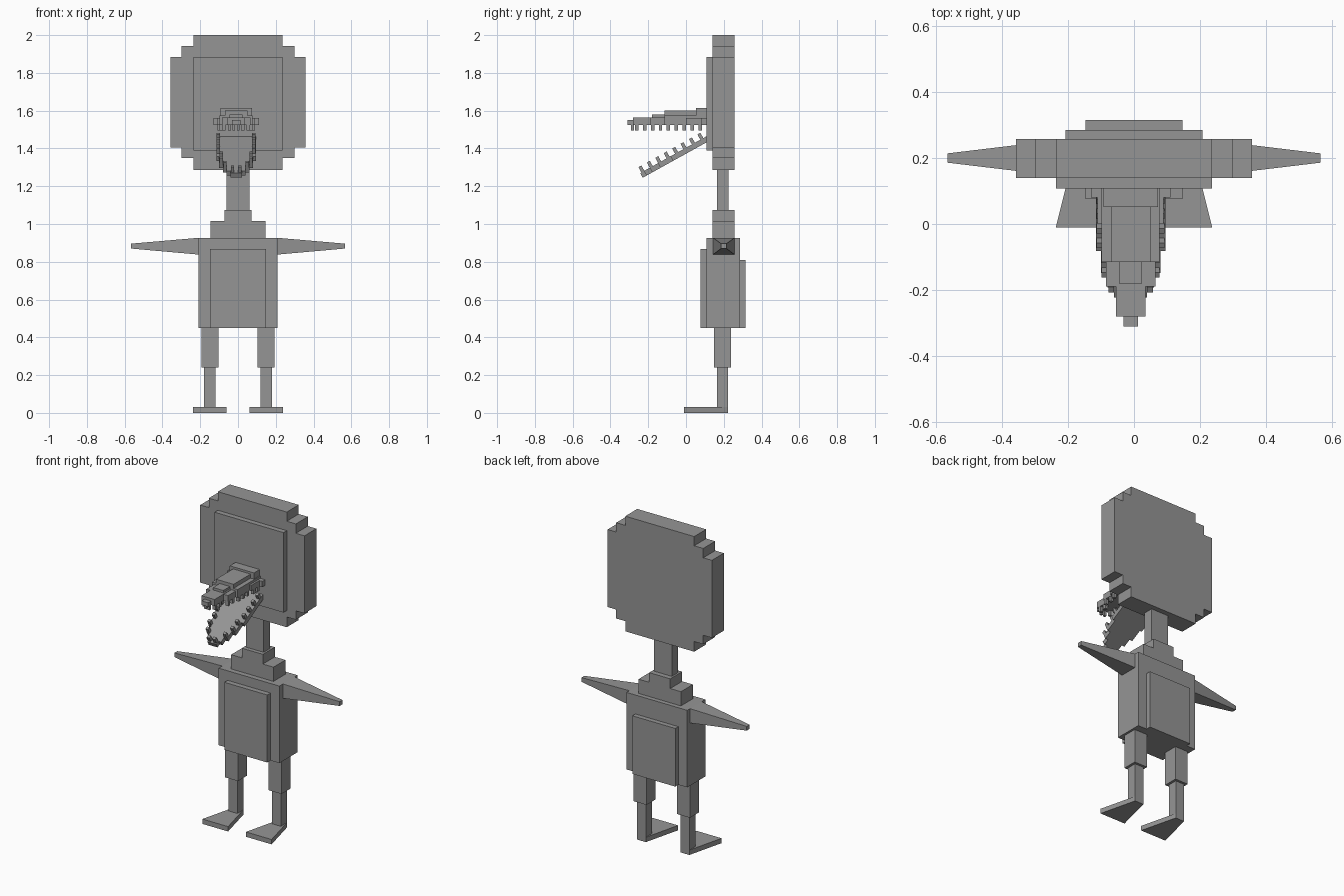
import bpy, bmesh, math
from mathutils import Matrix

if "Cube" in bpy.data.objects:
    bpy.data.objects.remove(bpy.data.objects["Cube"])

gray = bpy.data.materials.new("plain gray")
gray.diffuse_color = (0.3, 0.3, 0.3, 1)
gray.use_nodes = True
gray.node_tree.nodes["Principled BSDF"].inputs["Base Color"].default_value = gray.diffuse_color


def finish(name, bm, matrix=None):
    if matrix:
        bm.transform(matrix)
    bmesh.ops.recalc_face_normals(bm, faces=bm.faces)
    me = bpy.data.meshes.new(name)
    bm.to_mesh(me)
    bm.free()
    me.materials.append(gray)
    ob = bpy.data.objects.new(name, me)
    bpy.context.collection.objects.link(ob)
    return ob


def add_loft(bm, ring_a, ring_b):
    """Closed solid between two matching rings of points."""
    a = [bm.verts.new(p) for p in ring_a]
    b = [bm.verts.new(p) for p in ring_b]
    bm.faces.new(a)
    bm.faces.new(b)
    for i in range(len(a)):
        j = (i + 1) % len(a)
        bm.faces.new((a[i], a[j], b[j], b[i]))


def add_box(bm, x0, x1, y0, y1, z0, z1):
    add_loft(bm, *[[(x0, y0, z), (x1, y0, z), (x1, y1, z), (x0, y1, z)]
                   for z in (z0, z1)])


def box(name, *size):
    bm = bmesh.new()
    add_box(bm, *size)
    return finish(name, bm)


def loft(name, ring_a, ring_b):
    bm = bmesh.new()
    add_loft(bm, ring_a, ring_b)
    return finish(name, bm)


def stepped_outline(steps, start):
    """Symmetric outline (across, along) from (along_end, half_width) steps."""
    right, prev = [], start
    for end, half in steps:
        right += [(half, prev), (half, end)]
        prev = end
    return right + [(-x, t) for x, t in reversed(right)]


# Head: slab with stepped corners, and a raised face panel
head = stepped_outline([(1.35, 0.236), (1.405, 0.298), (1.885, 0.357),
                        (1.943, 0.298), (2.0, 0.236)], 1.287)
loft("head", [(x, 0.14, z) for x, z in head], [(x, 0.257, z) for x, z in head])
box("face_panel", -0.236, 0.236, 0.108, 0.14, 1.39, 1.885)

# Neck and shoulders
box("neck", -0.06, 0.06, 0.165, 0.225, 1.075, 1.287)
box("collar", -0.072, 0.072, 0.14, 0.257, 1.015, 1.075)
box("shoulders", -0.145, 0.145, 0.14, 0.257, 0.927, 1.015)

# Torso with chest and back panels
box("torso", -0.208, 0.208, 0.108, 0.285, 0.45, 0.927)
box("chest_panel", -0.147, 0.147, 0.076, 0.108, 0.45, 0.868)
box("back_panel", -0.147, 0.147, 0.285, 0.315, 0.45, 0.81)


def rect_yz(x, hy, z0, z1):
    return [(x, 0.2 - hy, z0), (x, 0.2 + hy, z0), (x, 0.2 + hy, z1), (x, 0.2 - hy, z1)]


# Arms and legs
for side, s in (("left", -1), ("right", 1)):
    loft(side + "_arm", rect_yz(s * 0.207, 0.057, 0.838, 0.927),
         rect_yz(s * 0.566, 0.014, 0.87, 0.896))
    x = s * 0.149
    box(side + "_upper_leg", x - 0.045, x + 0.045, 0.148, 0.238, 0.24, 0.45)
    box(side + "_lower_leg", x - 0.03, x + 0.03, 0.163, 0.223, 0.03, 0.24)
    foot = [(x - 0.088, -0.01), (x + 0.088, -0.01), (x + 0.03, 0.223), (x - 0.03, 0.223)]
    loft(side + "_foot", [(a, b, 0) for a, b in foot], [(a, b, 0.03) for a, b in foot])

# Upper jaw: stacked tapering blocks (half width, y front, y back, z low, z high)
bm = bmesh.new()
for half, y0, y1, z0, z1 in [
        (0.12, 0.08, 0.11, 1.525, 1.56), (0.10, 0.0, 0.11, 1.525, 1.56),
        (0.088, -0.115, 0.11, 1.525, 1.575), (0.075, -0.19, 0.11, 1.525, 1.563),
        (0.045, -0.28, 0.0, 1.525, 1.565), (0.022, -0.31, -0.28, 1.525, 1.55),
        (0.035, -0.18, -0.1, 1.56, 1.58), (0.06, -0.115, 0.11, 1.56, 1.6),
        (0.083, 0.052, 0.11, 1.56, 1.613)]:
    add_box(bm, -half, half, y0, y1, z0, z1)
finish("upper_jaw", bm, Matrix.Translation((-0.01, 0, 0)))

# Upper teeth hang along the jaw edge
bm = bmesh.new()
for i in range(9):
    y = 0.075 - i * 0.042
    half = 0.09 if y > 0 else 0.078 if y > -0.115 else 0.065 if y > -0.19 else 0.035
    for s in (-1, 1):
        x = s * half
        add_box(bm, x - 0.009, x + 0.009, y - 0.009, y + 0.009, 1.495, 1.527)
for x in (-0.012, 0.012):
    add_box(bm, x - 0.007, x + 0.007, -0.29, -0.276, 1.495, 1.527)
finish("upper_teeth", bm, Matrix.Translation((-0.01, 0, 0)))

# Lower jaw: stepped plate tilted open, with teeth standing on its rim
hinge = Matrix.Translation((-0.01, 0.11, 1.465)) @ Matrix.Rotation(math.radians(29), 4, 'X')
steps = [(-0.22, 0.105), (-0.295, 0.09), (-0.345, 0.07), (-0.38, 0.05), (-0.403, 0.03)]
plate = stepped_outline(steps, 0)
bm = bmesh.new()
add_loft(bm, [(x, y, -0.028) for x, y in plate], [(x, y, 0) for x, y in plate])
finish("lower_jaw", bm, hinge)

bm = bmesh.new()
for i in range(8):
    y = -0.03 - i * 0.051
    half = next(h for end, h in steps if y >= end) - 0.011
    for s in (-1, 1):
        x = s * half
        add_box(bm, x - 0.009, x + 0.009, y - 0.009, y + 0.009, -0.002, 0.032)
finish("lower_teeth", bm, hinge)
